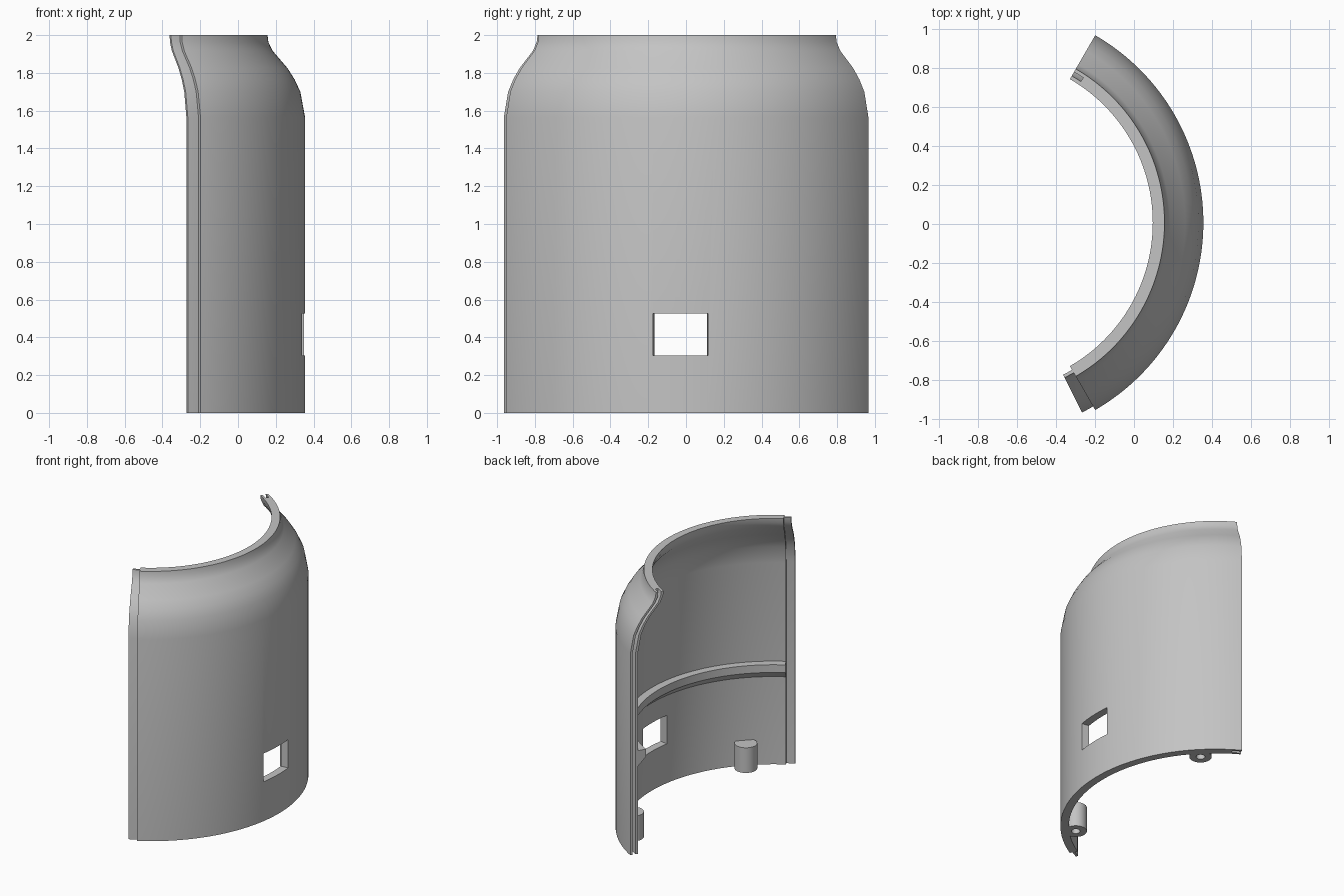
import bpy, bmesh, math

if "Cube" in bpy.data.objects:
    bpy.data.objects.remove(bpy.data.objects["Cube"])

CX, CY = -0.752, 0.007          # axis of the curved shell
R, WALL = 1.107, 0.06
# outer outline (radius, height)
OUTLINE = [(R, 0), (R, 1.565), (1.082, 1.70), (1.052, 1.765), (1.014, 1.825),
           (0.935, 1.917), (0.913, 1.963), (0.908, 2.0)]

grey = bpy.data.materials.new("light_grey")
grey.diffuse_color = (0.55, 0.55, 0.55, 1)
grey.use_nodes = True
grey.node_tree.nodes["Principled BSDF"].inputs["Base Color"].default_value = grey.diffuse_color


def finish(name, bm):
    bmesh.ops.recalc_face_normals(bm, faces=bm.faces)
    mesh = bpy.data.meshes.new(name)
    bm.to_mesh(mesh)
    bm.free()
    mesh.materials.append(grey)
    ob = bpy.data.objects.new(name, mesh)
    bpy.context.collection.objects.link(ob)
    return ob


def activate(ob):
    bpy.ops.object.select_all(action='DESELECT')
    ob.select_set(True)
    bpy.context.view_layer.objects.active = ob


def smooth(ob):
    activate(ob)
    bpy.ops.object.shade_smooth_by_angle(angle=math.radians(30))


def arc_solid(name, profile, a0, a1, n):
    """Sweep a closed (radius, z) profile around the shell axis."""
    bm = bmesh.new()
    rings = []
    for i in range(n + 1):
        a = math.radians(a0 + (a1 - a0) * i / n)
        rings.append([bm.verts.new((CX + r * math.cos(a), CY + r * math.sin(a), z))
                      for r, z in profile])
    m = len(profile)
    for p, q in zip(rings, rings[1:]):
        for j in range(m):
            k = (j + 1) % m
            bm.faces.new((p[j], p[k], q[k], q[j]))
    bm.faces.new(rings[0])
    bm.faces.new(rings[-1][::-1])
    return finish(name, bm)


def band(outer, inner, extend=0.0):
    """Closed profile between two inward offsets of the outline."""
    pts = list(OUTLINE)
    if extend:
        pts = [(R, -extend)] + pts + [(pts[-1][0], 2 + extend)]
    return [(r - outer, z) for r, z in pts] + [(r - inner, z) for r, z in reversed(pts)]


def cut(target, cutter):
    mod = target.modifiers.new("cut", 'BOOLEAN')
    mod.operation = 'DIFFERENCE'
    mod.solver = 'EXACT'
    mod.object = cutter
    activate(target)
    bpy.ops.object.modifier_apply(modifier=mod.name)
    bpy.data.objects.remove(cutter)


def cylinder(name, r, z0, z1, angle, dist, sides):
    bm = bmesh.new()
    bmesh.ops.create_cone(bm, cap_ends=True, segments=sides, radius1=r, radius2=r, depth=z1 - z0)
    a = math.radians(angle)
    bmesh.ops.translate(bm, verts=bm.verts, vec=(CX + dist * math.cos(a),
                                                 CY + dist * math.sin(a), (z0 + z1) / 2))
    return finish(name, bm)


# curved wall with a window and an end groove
wall = arc_solid("curved_wall", band(0, WALL), -60, 60, 64)
cut(wall, arc_solid("window_cutter", [(0.95, 0.305), (1.2, 0.305), (1.2, 0.525), (0.95, 0.525)],
                    -9.5, 5.65, 10))
cut(wall, arc_solid("groove_cutter", band(0.018, 0.041, 0.1), 56.4, 61, 3))
smooth(wall)

# tongue on the opposite end
smooth(arc_solid("end_tongue", band(0.021, 0.038), -63.4, -59.8, 3))

# inner ledge with sloped underside
ri = R - WALL
smooth(arc_solid("inner_ledge", [(ri + 0.008, 0.672), (ri - 0.06, 0.74),
                                 (ri - 0.06, 0.80), (ri + 0.008, 0.80)], -60, 60, 64))

# screw posts with blind holes
for side, angle in (("left", -44), ("right", 44)):
    post = cylinder("screw_post_" + side, 0.08, 0, 0.195, angle, 1.0, 32)
    cut(post, cylinder("hole_cutter", 0.032, -0.1, 0.15, angle, 1.0, 24))
    smooth(post)
